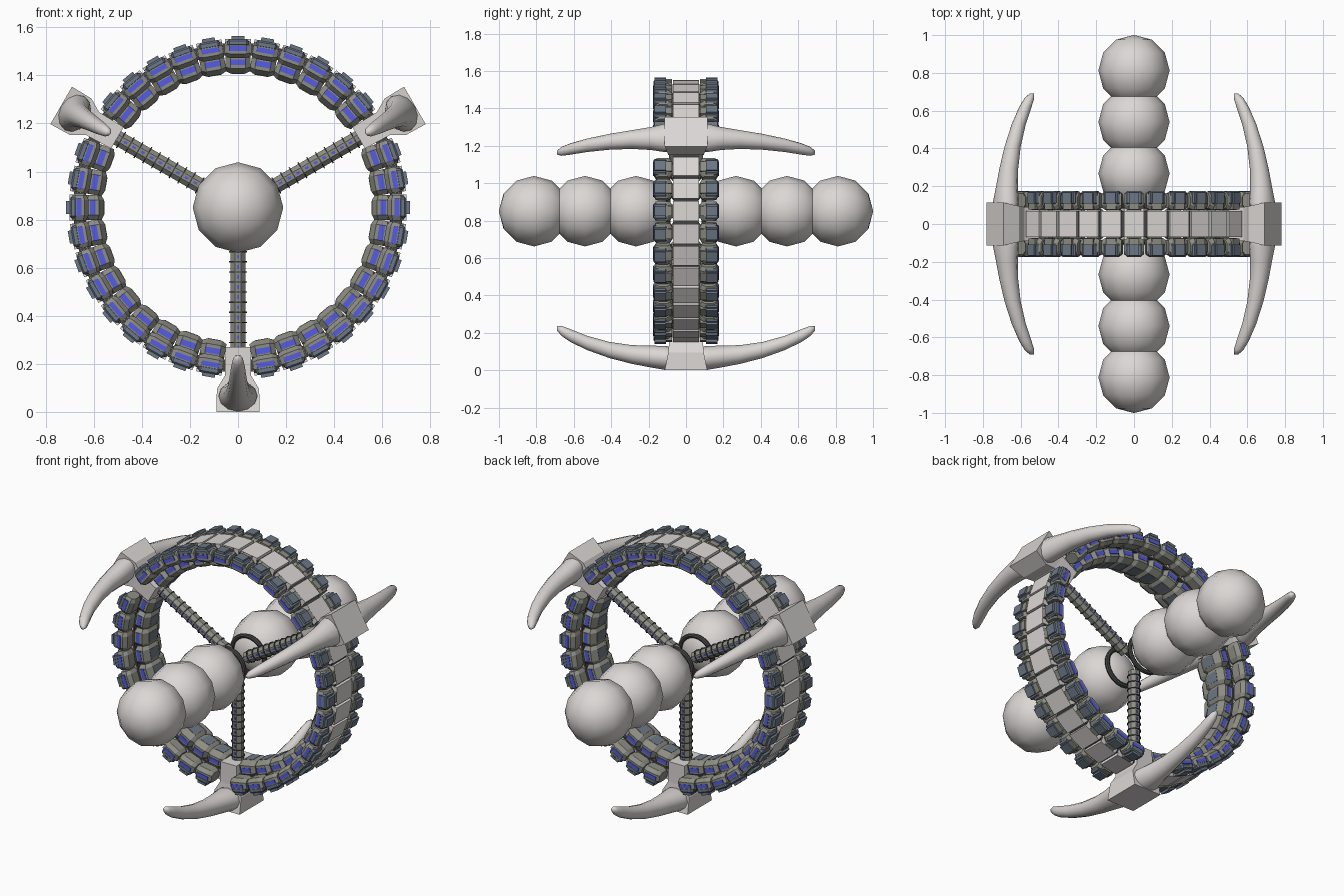
import bpy, bmesh, math
from mathutils import Matrix, Vector

if "Cube" in bpy.data.objects:
    bpy.data.objects.remove(bpy.data.objects["Cube"])

HUB = Matrix.Translation((0, 0, 0.85))
CLAW_ANGLES = (60, 180, 300)


def material(name, rgb):
    m = bpy.data.materials.new(name)
    m.diffuse_color = (*rgb, 1)
    m.use_nodes = True
    m.node_tree.nodes["Principled BSDF"].inputs["Base Color"].default_value = m.diffuse_color
    return m


PALE = material("pale_grey", (0.71, 0.68, 0.665))
SLATE = material("slate_blue", (0.15, 0.185, 0.235))
OLIVE = material("olive_grey", (0.27, 0.27, 0.235))
BLUE = material("bright_blue", (0.09, 0.11, 0.75))
DARK = material("charcoal", (0.06, 0.062, 0.062))


def spin(deg):
    """Frame whose +z points radially outward; 0 is the top of the wheel."""
    return HUB @ Matrix.Rotation(math.radians(deg), 4, 'Y')


def box(bm, frame, loc, size, bevel=0.0):
    m = frame @ Matrix.Translation(loc) @ Matrix.Diagonal((*size, 1))
    verts = bmesh.ops.create_cube(bm, size=1, matrix=m)["verts"]
    if bevel:
        edges = list({e for v in verts for e in v.link_edges})
        bmesh.ops.bevel(bm, geom=edges, offset=bevel, segments=1, affect='EDGES')


def loft(bm, frame, rings):
    loops = [[bm.verts.new(frame @ Vector(p)) for p in ring] for ring in rings]
    n = len(loops[0])
    for a, b in zip(loops, loops[1:]):
        for i in range(n):
            bm.faces.new((a[i], a[(i + 1) % n], b[(i + 1) % n], b[i]))
    bm.faces.new(loops[0])
    bm.faces.new(loops[-1])


def bead(bm, frame, y, r, length, wy, wr):
    """Barrel along the tangent: octagonal section, narrower ends."""
    rings = []
    for t, k in ((-0.5, 0.76), (-0.3, 1), (0.3, 1), (0.5, 0.76)):
        c = (0.5, 0.27)
        sec = [(c[0], -c[1]), c, (c[1], c[0]), (-c[1], c[0]),
               (-c[0], c[1]), (-c[0], -c[1]), (-c[1], -c[0]), (c[1], -c[0])]
        rings.append([(t * length, y + a * wy * k, r + b * wr * k) for a, b in sec])
    loft(bm, frame, rings)


def finish(bm, name, mat, smooth=False):
    bmesh.ops.recalc_face_normals(bm, faces=bm.faces)
    for f in bm.faces:
        f.smooth = smooth
    me = bpy.data.meshes.new(name)
    bm.to_mesh(me)
    bm.free()
    me.materials.append(mat)
    ob = bpy.data.objects.new(name, me)
    bpy.context.collection.objects.link(ob)
    return ob


# axle: three overlapping balls on each side
bm = bmesh.new()
for s in (-1, 1):
    for y in (0.2675, 0.54, 0.8125):
        m = HUB @ Matrix.Translation((0, s * y, 0)) @ Matrix.Rotation(math.pi / 2, 4, 'X')
        bmesh.ops.create_uvsphere(bm, u_segments=12, v_segments=6, radius=0.1885, matrix=m)
finish(bm, "axle_balls", PALE, True)

# hub rings between the inner balls
for s, name in ((-1, "front_hub_ring"), (1, "back_hub_ring")):
    bpy.ops.mesh.primitive_torus_add(location=(0, s * 0.095, 0.85), rotation=(math.pi / 2, 0, 0),
                                     major_radius=0.108, minor_radius=0.013,
                                     major_segments=28, minor_segments=8)
    ring = bpy.context.object
    ring.name = name
    ring.data.materials.append(DARK)

# track: pale tread plates, dark core, edge links and a central row of inner links
plates, core, outer, inner, lugs, arms, caps, stripes = (bmesh.new() for _ in range(8))
for k in range(36):
    f = spin(k * 10)
    box(core, f, (0, 0, 0.658), (0.120, 0.136, 0.05))
    if k * 10 in CLAW_ANGLES:          # these places hold the claw brackets
        continue
    box(plates, f, (0, 0, 0.672), (0.107, 0.14, 0.058))
    bead(inner, f, 0, 0.603, 0.104, 0.155, 0.09)
    for s in (-1, 1):
        bead(outer, f, s * 0.123, 0.660, 0.106, 0.100, 0.076)
        # slate cover over the outward half of the link, with a raised lug
        box(caps, f, (0, s * 0.138, 0.686), (0.088, 0.072, 0.032), 0.008)
        box(lugs, f, (0, s * 0.138, 0.690), (0.054, 0.06, 0.05))
        box(arms, f, (0, s * 0.094, 0.684), (0.054, 0.036, 0.044))
        # painted stripes on the side faces
        box(stripes, f, (0, s * 0.173, 0.662), (0.074, 0.005, 0.020))
        box(stripes, f, (0, s * 0.077, 0.605), (0.064, 0.005, 0.024))
finish(plates, "tread_plates", PALE)
finish(core, "track_core", DARK)
finish(outer, "edge_links", OLIVE)
finish(inner, "inner_links", OLIVE)
finish(lugs, "tread_lugs", SLATE)
finish(arms, "lug_arms", OLIVE)
finish(caps, "link_covers", SLATE)
finish(stripes, "link_stripes", BLUE)

# slate lining on the hub-facing corners of the inner links
bm = bmesh.new()
for k in range(36):
    if k * 10 not in CLAW_ANGLES:
        box(bm, spin(k * 10), (0, 0, 0.561), (0.056, 0.076, 0.009))
finish(bm, "inner_link_pads", SLATE)

# spokes: ribbed struts with blue marks
rods, ribs, marks = bmesh.new(), bmesh.new(), bmesh.new()
for a in CLAW_ANGLES:
    f = spin(a)
    bmesh.ops.create_cone(rods, segments=8, radius1=0.034, radius2=0.034, depth=0.53, cap_ends=True,
                          matrix=f @ Matrix.Translation((0, 0, 0.335))
                          @ Matrix.Rotation(math.pi / 8, 4, 'Z'))
    for i in range(12):
        r = 0.10 + i * 0.042
        bmesh.ops.create_cone(ribs, segments=12, radius1=0.038, radius2=0.038, depth=0.005,
                              cap_ends=True, matrix=f @ Matrix.Translation((0, 0, r)))
        for s in (-1, 1):
            box(marks, f, (0, s * 0.031, r + 0.021), (0.010, 0.005, 0.016))
finish(rods, "spokes", OLIVE)
finish(ribs, "spoke_ribs", DARK)
finish(marks, "spoke_marks", BLUE)

# claws: bracket, flared foot and two curved horns, three times round the wheel
# horn stations: y, radius of centre, half width, half thickness
HORN = [(0.06, 0.787, 0.084, 0.060), (0.115, 0.784, 0.080, 0.064), (0.19, 0.777, 0.062, 0.058),
        (0.29, 0.766, 0.050, 0.050), (0.41, 0.742, 0.042, 0.043), (0.53, 0.704, 0.035, 0.038),
        (0.62, 0.664, 0.029, 0.034), (0.665, 0.640, 0.023, 0.027), (0.69, 0.626, 0.010, 0.012)]
brackets, horns = bmesh.new(), bmesh.new()


def rect(z, x, y):
    return [(-x, -y, z), (x, -y, z), (x, y, z), (-x, y, z)]


for a in CLAW_ANGLES:
    f = spin(a)
    loft(brackets, f, [rect(0.58, 0.052, 0.09), rect(0.70, 0.055, 0.09),
                       rect(0.755, 0.088, 0.095), rect(0.85, 0.09, 0.114)])
    for s in (-1, 1):
        loft(horns, f, [[(w * math.cos(t * math.pi / 6), s * y, r + h * math.sin(t * math.pi / 6))
                         for t in range(12)] for y, r, w, h in HORN])
finish(brackets, "claw_brackets", PALE)
finish(horns, "claw_horns", PALE, True)
